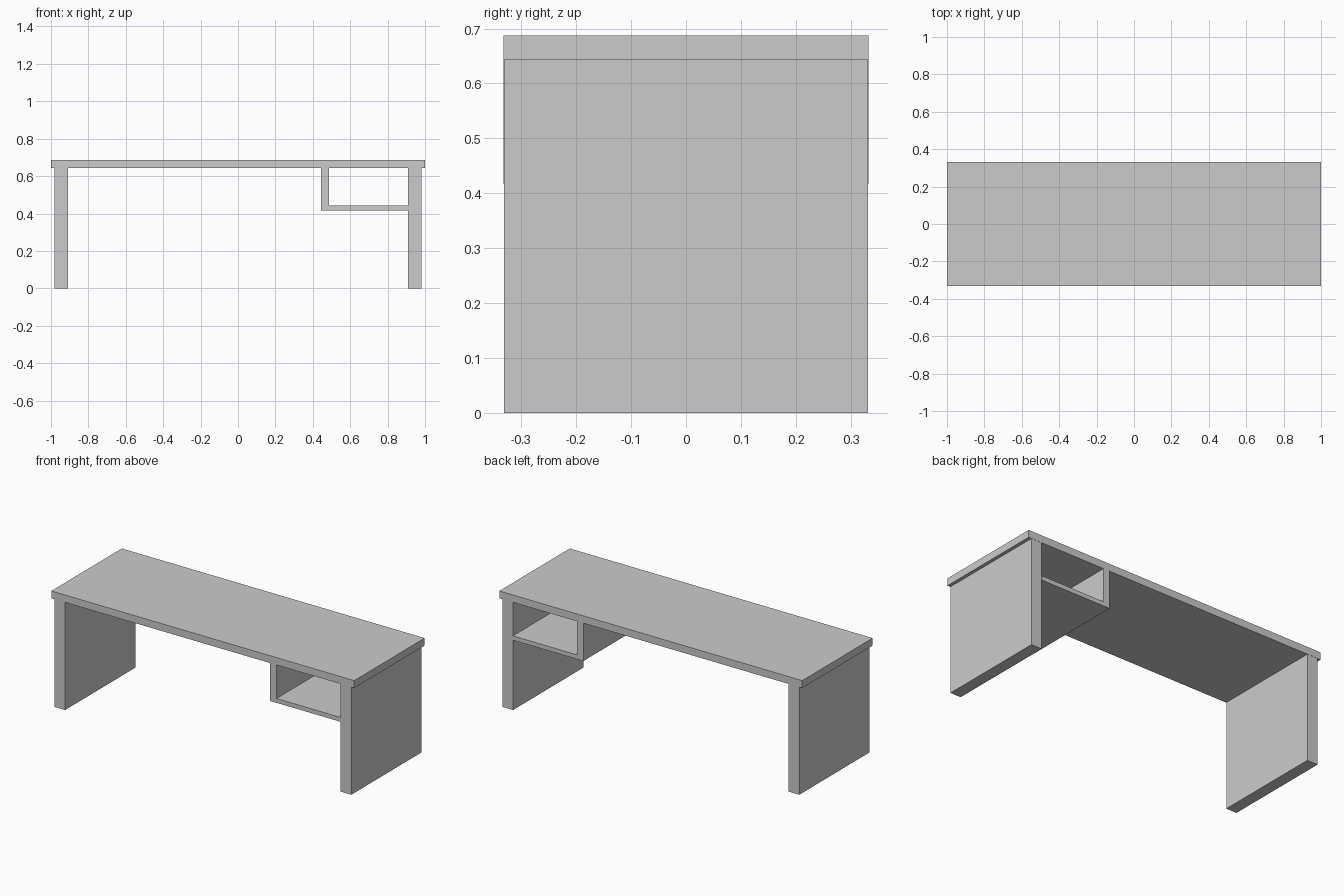
import bpy, bmesh

if "Cube" in bpy.data.objects:
    bpy.data.objects.remove(bpy.data.objects["Cube"])


def extrude_profile(name, points, half_depth):
    """Extrude an XZ outline symmetrically along Y."""
    bm = bmesh.new()
    face = bm.faces.new([bm.verts.new((x, -half_depth, z)) for x, z in points])
    result = bmesh.ops.extrude_face_region(bm, geom=[face])
    moved = [v for v in result["geom"] if isinstance(v, bmesh.types.BMVert)]
    bmesh.ops.translate(bm, verts=moved, vec=(0, 2 * half_depth, 0))
    bmesh.ops.recalc_face_normals(bm, faces=bm.faces)
    mesh = bpy.data.meshes.new(name)
    bm.to_mesh(mesh)
    bm.free()
    obj = bpy.data.objects.new(name, mesh)
    bpy.context.collection.objects.link(obj)
    return obj


def rect(x0, x1, z0, z1):
    return [(x0, z0), (x1, z0), (x1, z1), (x0, z1)]


TOP_Z, UNDER_Z = 0.687, 0.643

# Desk top
extrude_profile("desk_top", rect(-1, 1, UNDER_Z, TOP_Z), 0.332)

# Panel legs
for side, x0, x1 in (("left", -0.98, -0.91), ("right", 0.91, 0.98)):
    extrude_profile(side + "_leg", rect(x0, x1, 0, UNDER_Z), 0.331)

# Open cubby: L-shaped divider and shelf hung between the top and right leg
extrude_profile("cubby_shelf", [
    (0.445, 0.417), (0.91, 0.417), (0.91, 0.443),
    (0.487, 0.443), (0.487, UNDER_Z), (0.445, UNDER_Z)], 0.332)
